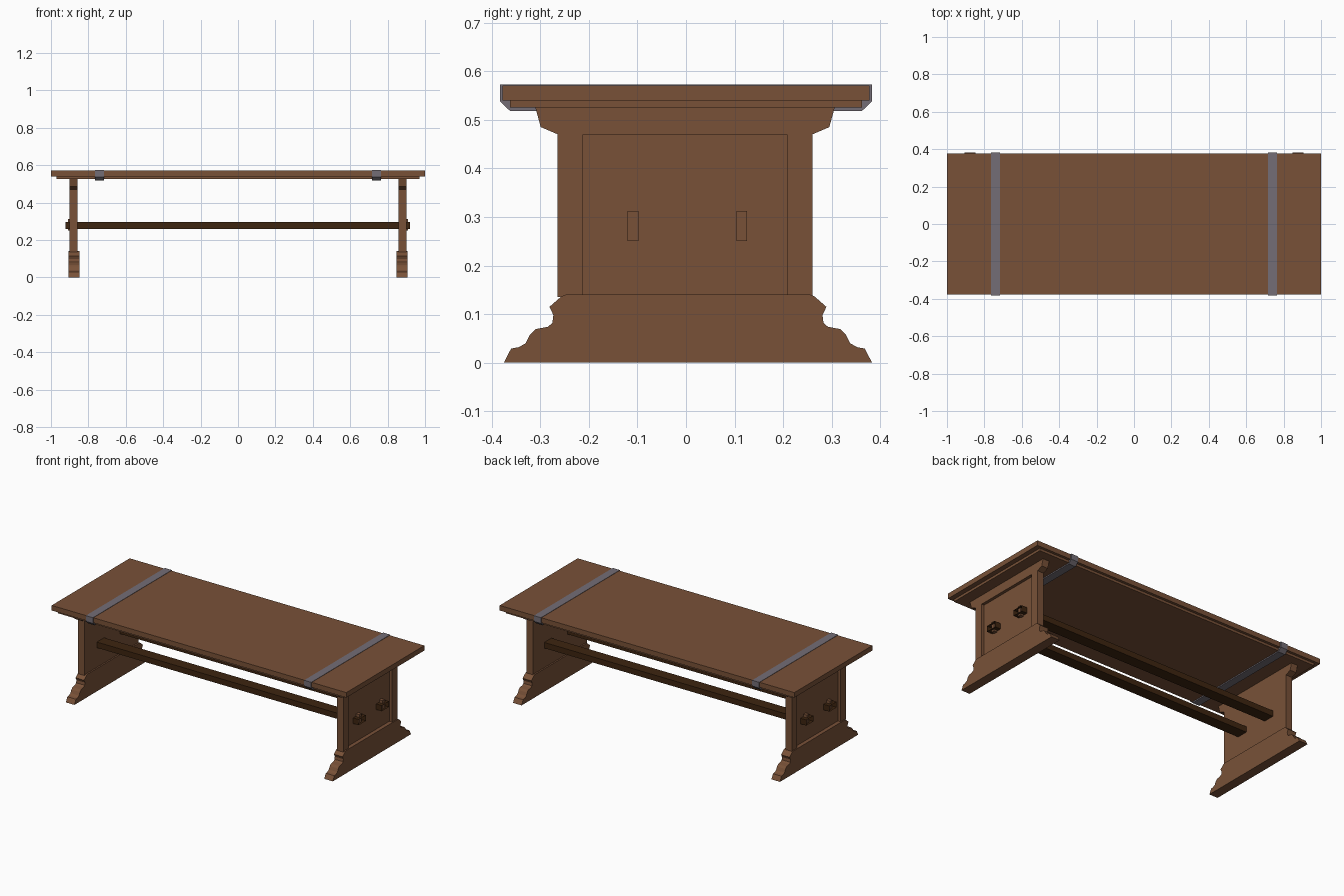
import bpy, bmesh

if "Cube" in bpy.data.objects:
    bpy.data.objects.remove(bpy.data.objects["Cube"])

def material(name, rgb):
    m = bpy.data.materials.new(name)
    m.diffuse_color = (*rgb, 1)
    m.use_nodes = True
    m.node_tree.nodes["Principled BSDF"].inputs["Base Color"].default_value = m.diffuse_color
    return m

WOOD = material("brown wood", (0.190, 0.083, 0.039))
DARK = material("dark wood", (0.048, 0.018, 0.005))
IRON = material("grey iron", (0.175, 0.155, 0.180))

def prism(name, pts, x0, x1, mat, caps=True):
    """Extrude a closed (y, z) outline from x0 to x1."""
    bm = bmesh.new()
    a = [bm.verts.new((x0, y, z)) for y, z in pts]
    b = [bm.verts.new((x1, y, z)) for y, z in pts]
    n = len(pts)
    for i in range(n):
        j = (i + 1) % n
        bm.faces.new((a[i], a[j], b[j], b[i]))
    if caps:
        bm.faces.new(a)
        bm.faces.new(b)
    bmesh.ops.recalc_face_normals(bm, faces=bm.faces)
    me = bpy.data.meshes.new(name)
    bm.to_mesh(me)
    bm.free()
    me.materials.append(mat)
    ob = bpy.data.objects.new(name, me)
    bpy.context.collection.objects.link(ob)
    return ob

def rect(y0, y1, z0, z1):
    return [(y0, z0), (y1, z0), (y1, z1), (y0, z1)]

def sym(half, off=0.0):
    """Mirror a right-hand outline, listed bottom to top, across y."""
    return [(y + off, z) for y, z in half] + [(off - y, z) for y, z in reversed(half)]

# Table top and the thinner board below it
prism("table_top", rect(-0.378, 0.378, 0.54, 0.571), -1, 1, WOOD)
prism("under_board", rect(-0.362, 0.362, 0.525, 0.54), -0.97, 0.97, WOOD)

foot = [(0.379, 0), (0.364, 0.029), (0.348, 0.032), (0.334, 0.040),
        (0.325, 0.058), (0.314, 0.069), (0.288, 0.074), (0.279, 0.082),
        (0.277, 0.098), (0.285, 0.115), (0.261, 0.136), (0.252, 0.14)]
flare = [(0.262, 0.47), (0.297, 0.485), (0.308, 0.525)]
strap = [(0.362, 0.518), (0.383, 0.538), (0.383, 0.573)]

for s, side in ((1, "right"), (-1, "left")):
    # Iron strap round the top
    prism(side + "_strap", sym(strap), s * 0.717, s * 0.765, IRON)
    # Leg: moulded foot, slab, and raised frame that leaves a sunk panel outside
    prism(side + "_foot", sym(foot, 0.004), s * 0.848, s * 0.906, WOOD)
    prism(side + "_leg_slab", sym([(0.262, 0.135)] + flare, -0.002),
          s * 0.857, s * 0.882, WOOD)
    frame = [(0.21, 0.47), (0.21, 0.135), (0.262, 0.135)] + flare
    prism(side + "_leg_frame", sym(frame, -0.002), s * 0.882, s * 0.9, WOOD)
    # Pegs through the beam ends
    for y, pos in ((-0.109, "front"), (0.115, "back")):
        prism(f"{side}_{pos}_peg", rect(y - 0.011, y + 0.011, 0.25, 0.312),
              s * 0.886, s * 0.908, WOOD)

# Long beams, open at the ends
for y, pos in ((-0.109, "front"), (0.115, "back")):
    prism(pos + "_beam", rect(y - 0.035, y + 0.035, 0.26, 0.295), -0.922, 0.92, DARK, caps=False)
